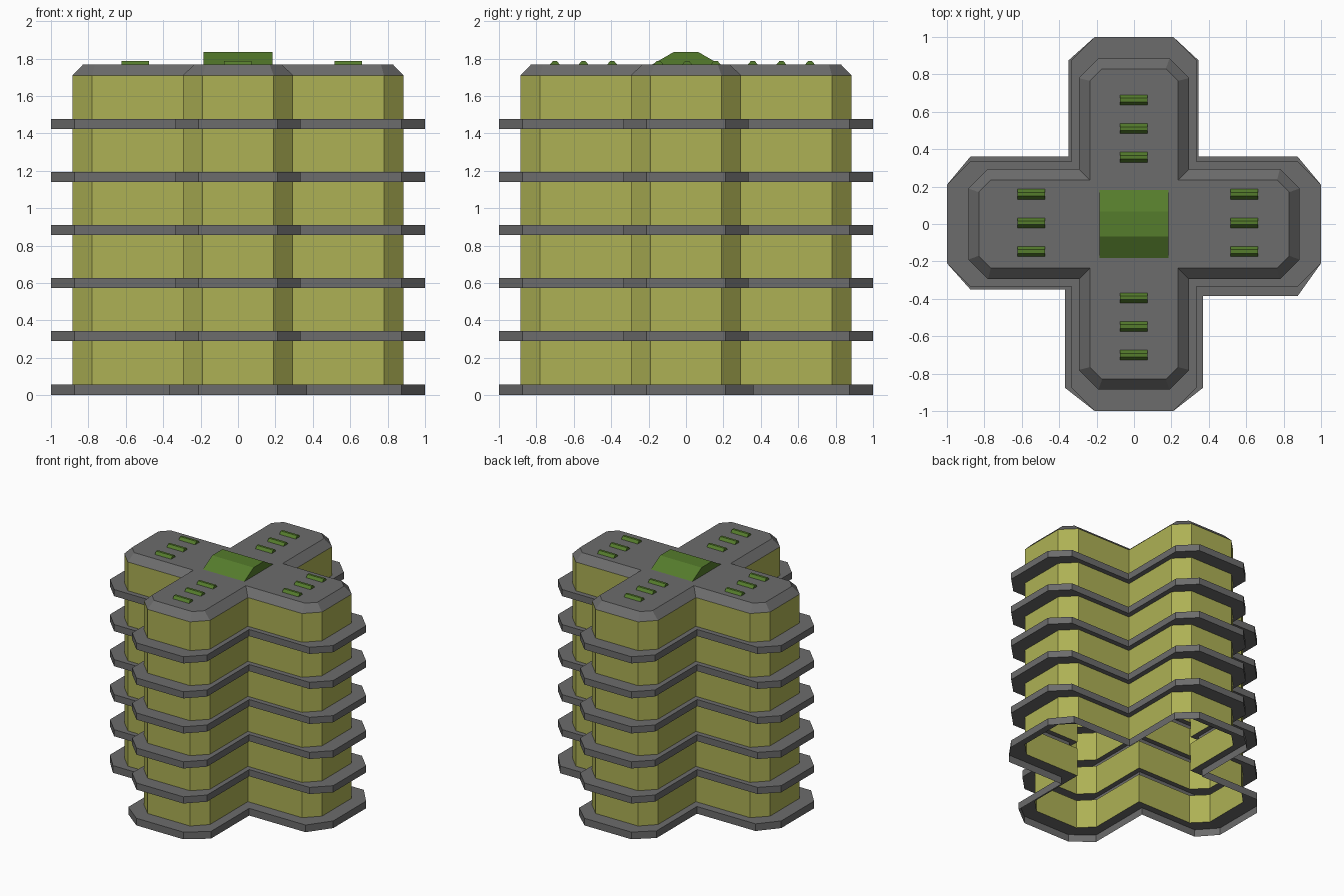
import bpy

if "Cube" in bpy.data.objects:
    bpy.data.objects.remove(bpy.data.objects["Cube"])


def material(name, color):
    m = bpy.data.materials.new(name)
    m.diffuse_color = (*color, 1)
    m.use_nodes = True
    m.node_tree.nodes["Principled BSDF"].inputs["Base Color"].default_value = m.diffuse_color
    return m


YELLOW = material("wall_yellow", (0.42, 0.44, 0.09))
GREEN = material("skylight_green", (0.09, 0.20, 0.025))
GREY = material("concrete_grey", (0.15, 0.15, 0.15))


def make(name, verts, faces, mat):
    me = bpy.data.meshes.new(name)
    me.from_pydata(verts, [], faces)
    me.materials.append(mat)
    ob = bpy.data.objects.new(name, me)
    bpy.context.collection.objects.link(ob)
    return ob


def cross(reach, shoulder, flat, corners):
    """Plus-shaped outline with chamfered arm ends, counter-clockwise.
    corners: inner corners as (x, y), front-right first, counter-clockwise."""
    fr, br, bl, fl = corners
    return [fr, (shoulder, fr[1]), (reach, -flat), (reach, flat), (shoulder, br[1]),
            br, (br[0], shoulder), (flat, reach), (-flat, reach), (bl[0], shoulder),
            bl, (-shoulder, bl[1]), (-reach, flat), (-reach, -flat), (-shoulder, fl[1]),
            fl, (fl[0], -shoulder), (-flat, -reach), (flat, -reach), (fr[0], -shoulder)]


def square(h):
    return [(h, -h), (h, h), (-h, h), (-h, -h)]


def loft(name, rings, mat, cap=False):
    """Skin a stack of (outline, z) rings, open below."""
    verts = [(x, y, z) for outline, z in rings for x, y in outline]
    n = len(rings[0][0])
    faces = [(r * n + i, r * n + (i + 1) % n, (r + 1) * n + (i + 1) % n, (r + 1) * n + i)
             for r in range(len(rings) - 1) for i in range(n)]
    if cap:
        # centre square plus one hexagon per arm
        t = (len(rings) - 1) * n
        faces.append((t, t + 5, t + 10, t + 15))
        faces += [tuple(t + (a + k) % n for k in range(6)) for a in (0, 5, 10, 15)]
    return make(name, verts, faces, mat)


WALL = cross(0.885, 0.78, 0.19, square(0.295))
LEDGE = cross(1.0, 0.875, 0.21, square(0.335))
BASE = cross(1.0, 0.875, 0.21, [(0.37, -0.385), (0.345, 0.36), (-0.35, 0.36), (-0.37, -0.35)])
ROOF = cross(0.83, 0.765, 0.17, square(0.235))

# Base ledge: outer band and top, open underneath
loft("base_ledge", [(BASE, 0), (BASE, 0.058), (WALL, 0.058)], GREY)

# Ledges that step out of the continuous wall skin, with the storeys between
STEP, THICK = 0.2835, 0.054
for i in range(6):
    z = i * STEP + 0.006
    if i:
        loft(f"ledge_{i}", [(WALL, z), (LEDGE, z), (LEDGE, z + THICK), (WALL, z + THICK)], GREY)
    low = z + THICK if i else 0.058
    top = 1.71 if i == 5 else (i + 1) * STEP + 0.006
    loft(f"storey_wall_{i + 1}", [(WALL, low), (WALL, top)], YELLOW)

# Bevelled roof
loft("roof", [(WALL, 1.71), (ROOF, 1.767)], GREY, cap=True)


def skylight(name, x, y, half_x, half_y, height):
    """Hipless trapezoid ridge running along x."""
    z = 1.767
    prof = [(-half_y, z), (half_y, z), (half_y * 0.36, z + height), (-half_y * 0.36, z + height)]
    verts = [(x + s * half_x, y + py, pz) for s in (-1, 1) for py, pz in prof]
    faces = [(i, i + 4, (i + 1) % 4 + 4, (i + 1) % 4) for i in range(4)]
    faces += [(0, 1, 2, 3), (7, 6, 5, 4)]
    ob = make(name, verts, [f[::-1] for f in faces], GREEN)
    return ob


# Skylights: one large in the centre, three small on each arm
skylight("centre_skylight", 0, 0, 0.185, 0.183, 0.068)
for k in (-1, 0, 1):
    d = k * 0.153
    for arm, x, y in (("left", -0.55, 0.006), ("right", 0.59, 0.006),
                      ("back", -0.002, 0.51), ("front", -0.002, -0.548)):
        skylight(f"{arm}_skylight_{k + 2}", x, y + d, 0.073, 0.027, 0.021)

# Make skylight normals face outwards
import bmesh
for ob in bpy.data.objects:
    if "skylight" in ob.name:
        bm = bmesh.new()
        bm.from_mesh(ob.data)
        bmesh.ops.recalc_face_normals(bm, faces=bm.faces)
        bm.to_mesh(ob.data)
        bm.free()
